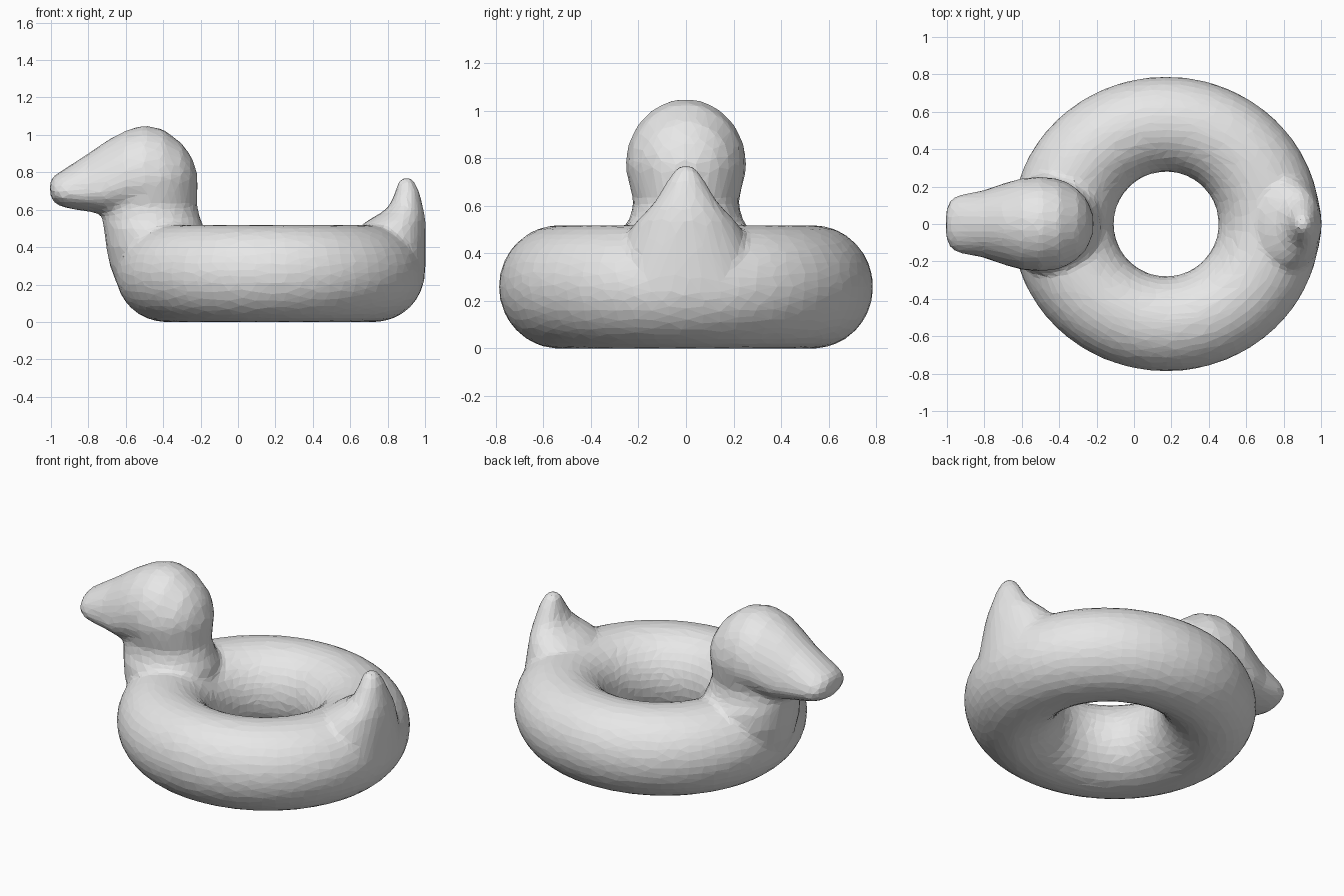
import bpy
import bmesh
from math import sin, cos, tau

old = bpy.data.objects.get("Cube")
if old:
    bpy.data.objects.remove(old, do_unlink=True)

SIDES = 32
angles = [tau * i / SIDES for i in range(SIDES)]
bm = bmesh.new()


def skin(rings, closed=False):
    """Bridge a list of point rings; cap the ends or close the loop."""
    loops = [[bm.verts.new(p) for p in ring] for ring in rings]
    pairs = list(zip(loops, loops[1:]))
    if closed:
        pairs.append((loops[-1], loops[0]))
    else:
        bm.faces.new(loops[0])
        bm.faces.new(loops[-1])
    for a, b in pairs:
        n = len(a)
        for i in range(n):
            j = (i + 1) % n
            bm.faces.new((a[i], a[j], b[j], b[i]))


def upright_ring(z, x0, x1, half_width):
    """Horizontal oval between x0 and x1."""
    mid, rad = (x0 + x1) / 2, (x1 - x0) / 2
    return [(mid + rad * cos(a), half_width * sin(a), z) for a in angles]


def head_ring(x, low, mid, high, half_width):
    """Vertical oval, widest at height mid."""
    return [(x, half_width * cos(a),
             mid + sin(a) * ((high - mid) if sin(a) > 0 else (mid - low)))
            for a in angles]


# Inflated ring body: round hole, slightly oval outside
def body_ring(t):
    ring = []
    for a in angles:
        k = (1 + cos(a)) / 2
        rx, ry = 0.28 + 0.545 * k, 0.28 + 0.508 * k
        ring.append((0.172 + rx * cos(t), ry * sin(t), 0.259 + 0.26 * sin(a)))
    return ring


skin([body_ring(tau * i / 64) for i in range(64)], closed=True)

# Neck and chest
skin([upright_ring(*s) for s in (
    (0.22, -0.655, -0.2, 0.2), (0.3, -0.685, -0.17, 0.25),
    (0.4, -0.705, -0.17, 0.28), (0.5, -0.718, -0.18, 0.265),
    (0.55, -0.728, -0.2, 0.235), (0.62, -0.735, -0.22, 0.222),
    (0.7, -0.74, -0.217, 0.24), (0.77, -0.73, -0.217, 0.252),
    (0.85, -0.7, -0.235, 0.235))])

# Head tapering into the beak
skin([head_ring(*s) for s in (
    (-1.005, 0.68, 0.71, 0.75, 0.07), (-0.985, 0.64, 0.7, 0.78, 0.125),
    (-0.94, 0.615, 0.69, 0.81, 0.155), (-0.87, 0.6, 0.69, 0.855, 0.168),
    (-0.8, 0.59, 0.69, 0.9, 0.182), (-0.7, 0.57, 0.71, 0.97, 0.217),
    (-0.6, 0.56, 0.76, 1.025, 0.245), (-0.5, 0.56, 0.77, 1.052, 0.255),
    (-0.4, 0.56, 0.77, 1.03, 0.238), (-0.3, 0.58, 0.77, 0.955, 0.185),
    (-0.25, 0.63, 0.76, 0.885, 0.13), (-0.217, 0.71, 0.75, 0.79, 0.05))])

# Upturned tail
skin([upright_ring(*s) for s in (
    (0.22, 0.74, 0.997, 0.26), (0.3, 0.7, 1.002, 0.29),
    (0.4, 0.66, 1.003, 0.27), (0.5, 0.64, 1.003, 0.235),
    (0.54, 0.69, 1.002, 0.205), (0.58, 0.76, 0.997, 0.165),
    (0.62, 0.81, 0.988, 0.13), (0.7, 0.842, 0.968, 0.082),
    (0.75, 0.857, 0.945, 0.05), (0.77, 0.872, 0.925, 0.03))])

bmesh.ops.recalc_face_normals(bm, faces=bm.faces[:])
mesh = bpy.data.meshes.new("duck_swim_ring")
bm.to_mesh(mesh)
bm.free()
duck = bpy.data.objects.new("duck_swim_ring", mesh)
bpy.context.collection.objects.link(duck)

# Plain grey vinyl
vinyl = bpy.data.materials.new("light_grey")
vinyl.use_nodes = True
grey = (0.8, 0.8, 0.8, 1)
vinyl.diffuse_color = grey
vinyl.node_tree.nodes["Principled BSDF"].inputs["Base Color"].default_value = grey
mesh.materials.append(vinyl)

# Fuse the parts into one skin, soften the joins, reduce to flat facets
fuse = duck.modifiers.new("fuse", 'REMESH')
fuse.mode = 'VOXEL'
fuse.voxel_size = 0.02
soften = duck.modifiers.new("soften", 'SMOOTH')
soften.factor = 0.5
soften.iterations = 5
facet = duck.modifiers.new("facet", 'DECIMATE')
facet.ratio = 0.1
